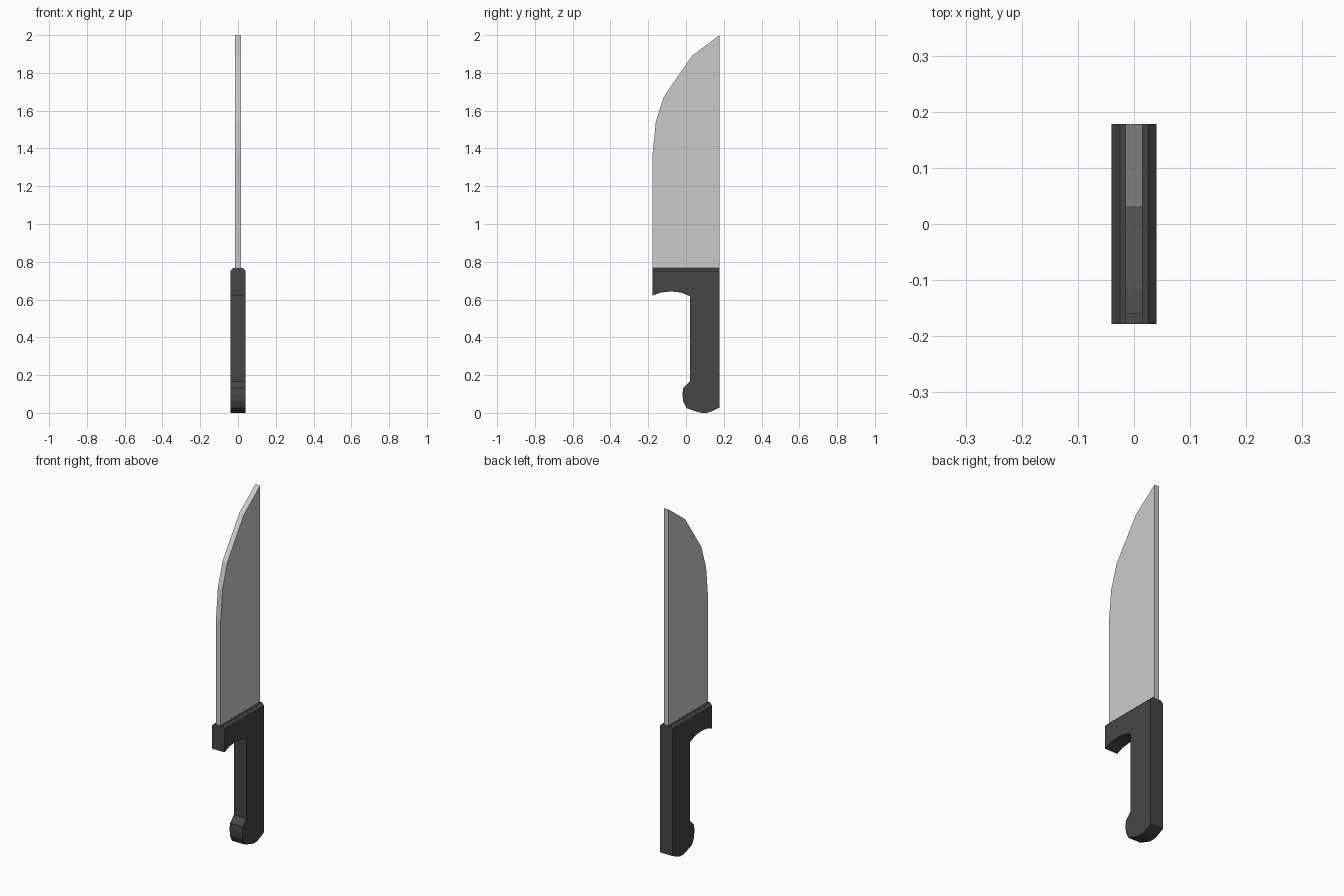
import bpy, bmesh

if "Cube" in bpy.data.objects:
    bpy.data.objects.remove(bpy.data.objects["Cube"])


def plate(name, profile, half, color, chamfer_z=None, chamfer=0.015):
    """Extrude a (y, z) outline along x, optionally chamfering its top long edges."""
    bm = bmesh.new()
    face = bm.faces.new([bm.verts.new((-half, y, z)) for y, z in profile])
    ext = bmesh.ops.extrude_face_region(bm, geom=[face])
    moved = [g for g in ext["geom"] if isinstance(g, bmesh.types.BMVert)]
    bmesh.ops.translate(bm, verts=moved, vec=(2 * half, 0, 0))
    if chamfer_z is not None:
        edges = [e for e in bm.edges
                 if all(abs(v.co.z - chamfer_z) < 1e-4 for v in e.verts)
                 and abs(e.verts[0].co.x - e.verts[1].co.x) < 1e-4]
        bmesh.ops.bevel(bm, geom=edges, offset=chamfer, segments=1, affect='EDGES')
    bmesh.ops.recalc_face_normals(bm, faces=bm.faces)
    mesh = bpy.data.meshes.new(name)
    bm.to_mesh(mesh)
    bm.free()
    mat = bpy.data.materials.new(name + "_material")
    mat.diffuse_color = (*color, 1)
    mat.use_nodes = True
    mat.node_tree.nodes["Principled BSDF"].inputs["Base Color"].default_value = mat.diffuse_color
    mesh.materials.append(mat)
    obj = bpy.data.objects.new(name, mesh)
    bpy.context.collection.objects.link(obj)
    return obj


W, TOP = 0.178, 0.767

# Blade: straight spine at the back, curved edge at the front
plate("blade", [(W, TOP), (W, 2.0), (0.032, 1.89), (-0.117, 1.675),
                (-0.16, 1.54), (-W, 1.36), (-W, TOP)], 0.015, (0.6, 0.6, 0.6))

# Handle: guard with hooked underside, straight grip, rounded pommel
guard = [(W, TOP), (-W, TOP), (-W, 0.62), (-0.135, 0.637), (-0.08, 0.643),
         (-0.025, 0.637), (0.02, 0.618)]
pommel = [(0.02, 0.167), (-0.015, 0.132), (-0.019, 0.1), (-0.015, 0.06),
          (0.003, 0.025), (0.065, 0.004), (0.085, 0.0), (0.11, 0.0),
          (0.135, 0.008), (W, 0.028)]
plate("handle", guard + pommel, 0.04, (0.06, 0.06, 0.06), chamfer_z=TOP)
